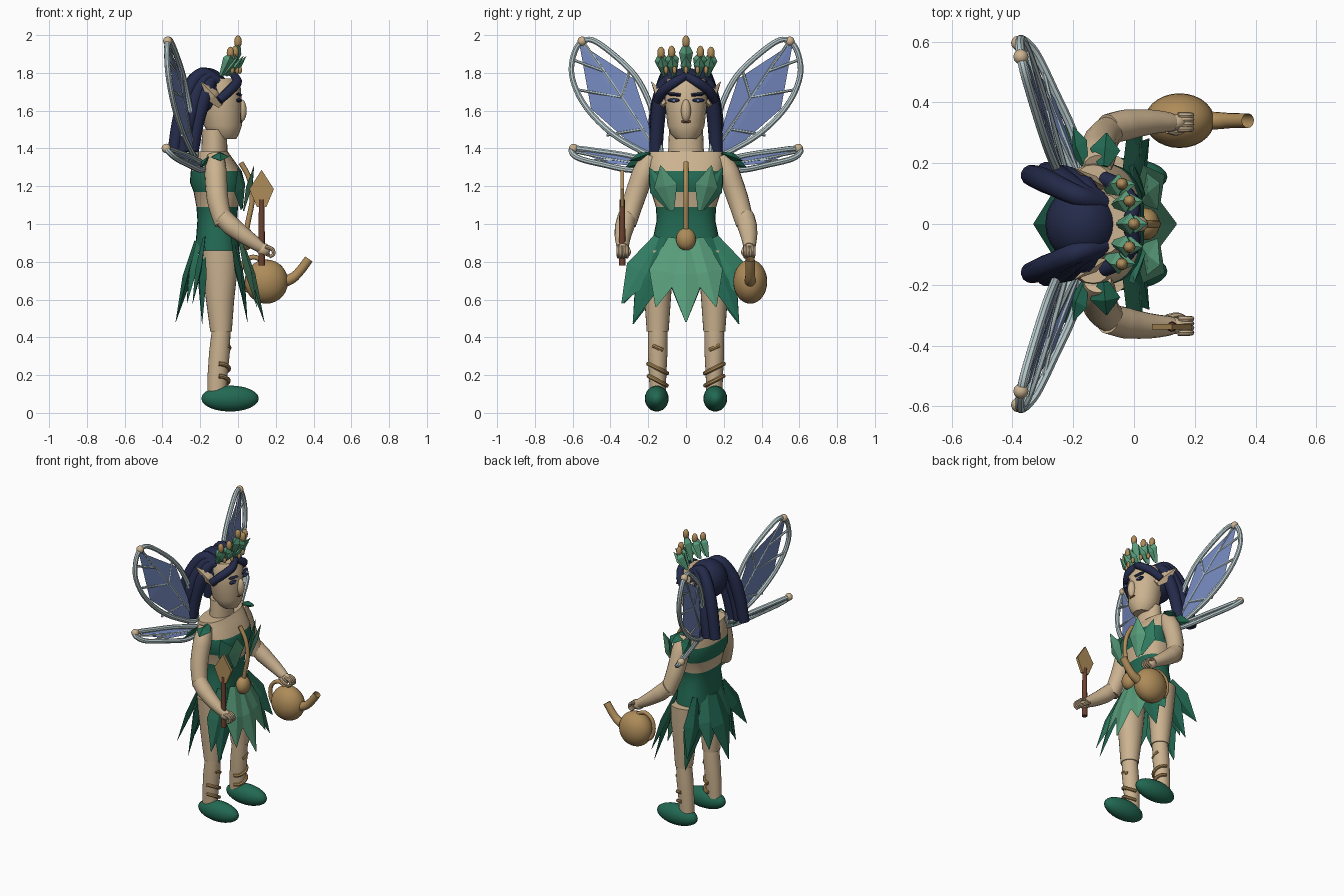
import bpy, bmesh, math
from mathutils import Vector, Matrix

if "Cube" in bpy.data.objects:
    bpy.data.objects.remove(bpy.data.objects["Cube"])


def material(name, rgb):
    m = bpy.data.materials.new(name)
    m.diffuse_color = (*rgb, 1)
    m.use_nodes = True
    m.node_tree.nodes["Principled BSDF"].inputs["Base Color"].default_value = m.diffuse_color
    return m


SKIN = material("skin", (.60, .45, .28))
GOLD = material("gold", (.42, .26, .10))
DARK = material("dark green", (.016, .14, .085))
MID = material("mid green", (.03, .20, .12))
LIGHT = material("light green", (.10, .34, .20))
HAIR = material("navy hair", (.018, .024, .07))
FRAME = material("wing frame", (.48, .59, .61))
FILM = material("wing film", (.17, .24, .50))
WOOD = material("brown wood", (.15, .055, .03))


def finish(name, bm, mats, smooth=True):
    bmesh.ops.recalc_face_normals(bm, faces=bm.faces)
    me = bpy.data.meshes.new(name)
    bm.to_mesh(me)
    bm.free()
    ob = bpy.data.objects.new(name, me)
    bpy.context.collection.objects.link(ob)
    for m in mats if isinstance(mats, list) else [mats]:
        me.materials.append(m)
    if smooth:
        bpy.ops.object.select_all(action='DESELECT')
        ob.select_set(True)
        bpy.context.view_layer.objects.active = ob
        bpy.ops.object.shade_smooth_by_angle(angle=math.radians(40))
    return ob


def skin_rings(bm, rings, closed=False, caps=True):
    vs = [[bm.verts.new(p) for p in r] for r in rings]
    n = len(vs[0])
    for a, b in zip(vs, vs[1:] + ([vs[0]] if closed else [])):
        for i in range(n):
            bm.faces.new((a[i], a[(i + 1) % n], b[(i + 1) % n], b[i]))
    if caps and not closed:
        bm.faces.new(vs[0][::-1])
        bm.faces.new(vs[-1])


def loft(name, rows, mats, sides=24, y=0, power=1.0):
    """Stack of ellipses: (z, centre x, radius x, radius y)."""
    def e(v):
        return math.copysign(abs(v) ** power, v)
    rings = []
    for z, cx, rx, ry in rows:
        ts = [2 * math.pi * i / sides for i in range(sides)]
        rings.append([(cx + rx * e(math.cos(t)), y + ry * e(math.sin(t)), z) for t in ts])
    bm = bmesh.new()
    skin_rings(bm, rings)
    return finish(name, bm, mats)


def spline(pts, closed, k=5):
    pts = [Vector(p) for p in pts]
    n, out = len(pts), []
    for i in range(n if closed else n - 1):
        q = [pts[j % n] if closed else pts[max(0, min(n - 1, j))] for j in range(i - 1, i + 3)]
        for s in range(k):
            t = s / k
            out.append(.5 * (2 * q[1] + (q[2] - q[0]) * t + (2 * q[0] - 5 * q[1] + 4 * q[2] - q[3]) * t * t
                             + (3 * q[1] - q[0] - 3 * q[2] + q[3]) * t ** 3))
    return out if closed else out + [pts[-1]]


def tube(name, pts, radii, mat, sides=10, closed=False, caps=True):
    P = spline(pts, closed)
    n = len(P)
    radii = radii if isinstance(radii, (list, tuple)) else [radii, radii]
    rings, u = [], None
    for i, p in enumerate(P):
        a, b = (P[i - 1], P[(i + 1) % n]) if closed else (P[max(0, i - 1)], P[min(n - 1, i + 1)])
        d = (b - a).normalized()
        u = d.orthogonal() if u is None else u - d * u.dot(d)
        u.normalize()
        w = d.cross(u)
        f = i / (n - 1) * (len(radii) - 1)
        j = min(int(f), len(radii) - 2)
        r = radii[j] + (radii[j + 1] - radii[j]) * (f - j)
        rings.append([p + r * (u * math.cos(t) + w * math.sin(t))
                      for t in (2 * math.pi * k / sides for k in range(sides))])
    bm = bmesh.new()
    skin_rings(bm, rings, closed, caps)
    return finish(name, bm, mat)


def ball(name, c, r, mat, seg=20):
    bm = bmesh.new()
    bmesh.ops.create_uvsphere(bm, u_segments=seg, v_segments=seg // 2, radius=1,
                              matrix=Matrix.Translation(c) @ Matrix.Diagonal((*r, 1)))
    return finish(name, bm, mat)


def leaf(name, root, tip, width, mat, normal=(1, 0, 0), thick=.02, wide=.5, base=.35):
    """Faceted leaf with a ridge on both sides."""
    root, tip = Vector(root), Vector(tip)
    d = tip - root
    side = d.cross(Vector(normal)).normalized() * width / 2
    up = side.cross(d).normalized() * thick / 2
    bm = bmesh.new()
    skin_rings(bm, [[root + d * t + side * s * a + up * s * b for a, b in ((1, 0), (0, 1), (-1, 0), (0, -1))]
                    for t, s in ((0, base), (wide, 1), (1, .03))])
    return finish(name, bm, mat, False)


# Torso with bodice bands
torso = loft("torso", [(.84, -.11, .12, .185), (.95, -.11, .11, .17), (1.02, -.11, .105, .155),
                       (1.09, -.11, .11, .16), (1.17, -.105, .13, .185), (1.22, -.11, .145, .2),
                       (1.28, -.115, .135, .2), (1.35, -.13, .1, .2), (1.385, -.135, .08, .195)],
             [SKIN, DARK], 28, power=.8)
for f in torso.data.polygons:
    z = f.center.z
    f.material_index = int(z < 1.09 or 1.17 < z < 1.28)

# Head and neck
loft("neck", [(1.37, -.125, .07, .095), (1.5, -.125, .065, .09)], SKIN)
loft("head", [(1.45, -.07, .06, .055), (1.475, -.075, .08, .08), (1.52, -.08, .1, .098), (1.63, -.09, .11, .11),
              (1.72, -.1, .115, .115), (1.77, -.11, .09, .1)], SKIN, 16)
ball("nose", (.018, 0, 1.6), (.028, .026, .06), SKIN)
ball("lips", (.014, 0, 1.543), (.01, .028, .009), WOOD)
ball("hair_cap", (-.17, 0, 1.7), (.122, .13, .128), HAIR, 24)

# Crown leaves, buds and beads
for y, x, z in ((-.132, -.04, 1.905), (-.076, -.015, 1.91), (0, 0, 1.965), (.076, -.015, 1.91), (.132, -.04, 1.905)):
    leaf("crown_leaf", (x - .05, y * .85, 1.785), (x + .01, y * 1.05, z + .01), .075, LIGHT, thick=.06, wide=.65)
    leaf("crown_front_leaf", (x - .035, y * .85, 1.79), (x + .045, y, 1.89), .06, LIGHT, thick=.03)
    ball("crown_bud", (x, y, z), (.02, .02, .034), GOLD, 12)
    ball("crown_bead", (x + .01, y * .8, 1.815), (.012, .012, .022), GOLD, 10)

for s in (-1, 1):
    # Hair tails, fringe and face details
    for dx, dy in ((0, 0), (.05, .01), (.095, 0)):
        tube("hair_tail", [(-.1, s * .07, 1.75), (-.19 + dx * .5, s * .095, 1.795 - dx * .4),
                           (-.265 + dx, s * .13, 1.7), (-.31 + dx, s * (.15 + dy), 1.55),
                           (-.338 + dx, s * (.16 + dy), 1.385)], [.03, .036, .04, .035], HAIR, 12)
    tube("fringe", [(-.02, 0, 1.785), (-.005, s * .06, 1.75), (-.045, s * .12, 1.705), (-.1, s * .15, 1.655)],
         [.02, .026, .027, .024], HAIR)
    leaf("brow", (.012, s * .028, 1.683), (.0, s * .105, 1.69), .02, HAIR, thick=.03, wide=.7, base=.8)
    ball("eye", (.005, s * .064, 1.655), (.014, .035, .011), HAIR, 12)
    ball("iris", (.016, s * .064, 1.652), (.005, .009, .007), FILM, 10)
    leaf("ear", (-.09, s * .115, 1.63), (-.2, s * .185, 1.755), .075, SKIN, (.3, s, .2), .035, .4, .6)

    # Legs, wraps and shoes
    y = s * .15
    loft("thigh", [(.43, -.09, .057, .058), (.6, -.095, .075, .07), (.75, -.095, .092, .08),
                   (.86, -.1, .098, .083)], SKIN, y=y)
    loft("shin", [(.1, -.112, .05, .042), (.2, -.108, .053, .046), (.32, -.098, .055, .052),
                  (.43, -.09, .05, .052)], SKIN, y=y)
    for z, r, span in ((.17, .048, 1.5), (.235, .05, 1.5), (.345, .052, .5)):
        tube("leg_wrap", [(-.105 + (r + .006) * math.cos(t), y + r * math.sin(t), z + s * .025 * math.sin(t))
                          for t in (-span + span * k / 4 for k in range(9))], .0115, GOLD, 8)
    ball("shoe", (-.042, s * .155, .076), (.152, .063, .069), DARK, 24)

    # Arms and hands
    tube("upper_arm", [(-.12, s * .185, 1.36), (-.118, s * .225, 1.27), (-.108, s * .275, 1.13),
                       (-.075, s * .312, 1.0)], [.045, .06, .057, .048], SKIN, 14)
    tube("forearm", [(-.085, s * .312, 1.04), (-.03, s * .325, .985), (.05, s * .335, .925), (.125, s * .335, .875)],
         [.05, .052, .042, .03], SKIN, 14)
    ball("palm", (.135, s * .335, .865), (.038, .028, .034), SKIN, 14)
    for k in range(4):
        fy = s * .335 + (k - 1.5) * .015
        tube("finger", [(.145, fy, .88), (.18, fy, .868), (.188, fy, .84), (.165, fy, .825)], [.011, .009], SKIN, 8)
    tube("thumb", [(.11, s * .31, .87), (.14, s * .302, .85), (.165, s * .31, .835)], [.013, .01], SKIN, 8)
    leaf("shoulder_leaf", (-.1, s * .19, 1.375), (-.09, s * .3, 1.335), .1, DARK, (0, s * .4, 1), .045)
    leaf("rear_shoulder_leaf", (-.16, s * .19, 1.35), (-.2, s * .32, 1.3), .09, DARK, (-1, 0, .8), .03)

    # Bust leaves
    leaf("bust_leaf", (.03, s * .075, 1.07), (.085, s * .135, 1.31), .13, LIGHT, (1, s * .3, 0), .03, .55, .2)
    leaf("outer_bust_leaf", (.02, s * .09, 1.08), (.0, s * .195, 1.3), .12, MID, (1, s * .6, 0), .03, .5, .2)

    # Wings: planar outlines in (y, z)
    def upper(p):
        return Vector((-.23 - .23 * (p[0] - .17) - .09 * (p[1] - 1.36), s * p[0], p[1]))

    def lower(p):
        return Vector((-.18 - .28 * (p[0] - .17) - .85 * (p[1] - 1.305), s * p[0], p[1]))

    outlines = (("upper_wing", upper, [(.14, 1.36), (.17, 1.55), (.205, 1.67), (.29, 1.81), (.46, 1.955), (.54, 1.972),
                                       (.59, 1.91), (.605, 1.79), (.55, 1.65), (.44, 1.52), (.3, 1.42)],
                 (.55, 1.968), (((.15, 1.38), (.34, 1.67), (.54, 1.96)), ((.34, 1.67), (.57, 1.71)),
                                ((.34, 1.67), (.3, 1.81)), ((.24, 1.5), (.42, 1.47)), ((.44, 1.81), (.6, 1.87))),
                 (.18, 1.37), (.56, 1.95), .28),
                ("lower_wing", lower, [(.14, 1.315), (.3, 1.36), (.46, 1.385), (.585, 1.4), (.605, 1.38),
                                       (.56, 1.345), (.44, 1.315), (.28, 1.285)],
                 (.595, 1.4), (((.16, 1.31), (.38, 1.34), (.58, 1.38)), ((.38, 1.34), (.5, 1.335))),
                 (.17, 1.305), (.58, 1.385), .075))
    for name, fn, pts, tip, veins, r0, r1, w in outlines:
        tube(name + "_frame", [fn(p) for p in pts], .0155, FRAME, 8, True)
        for v in veins:
            tube(name + "_vein", [fn(p) for p in v], .0075, FRAME, 6)
        ball(name + "_tip", fn(tip), (.025,) * 3, SKIN, 12)
        o = fn((0, 0))
        leaf(name + "_film", fn(r0), fn(r1), w, FILM, (fn((1, 0)) - o).cross(fn((0, 1)) - o), .012, .55, .25)

    # Skirt leaves: (front or back, root x, root y, tip x, tip y, tip z, width, colour)
    for f, x0, y0, x1, y1, z1, w, col in (
            (1, .11, .06, .2, .16, .56, .18, LIGHT), (1, .085, .11, .15, .28, .48, .15, DARK),
            (1, .07, .14, .13, .34, .58, .17, MID), (-1, .11, .07, .17, .13, .58, .17, MID),
            (-1, .085, .11, .09, .28, .47, .16, DARK), (-1, .08, .15, .14, .33, .58, .14, DARK)):
        leaf("skirt_leaf", (-.1 + f * x0, s * y0, .925), (-.1 + f * x1, s * y1, z1), w, col,
             (f, s * .3, 0), .035, .5, .4)

leaf("front_skirt_leaf", (.015, 0, .91), (.14, 0, .48), .2, LIGHT, thick=.05, wide=.42, base=.45)
leaf("back_skirt_leaf", (-.22, 0, .91), (-.33, 0, .48), .2, DARK, (-1, 0, 0), .05, .45, .45)

# Bodice stem with hanging bud
tube("bodice_stem", [(.015, 0, 1.325), (.06, 0, 1.24), (.075, 0, 1.13), (.055, 0, 1.02), (.04, 0, .94)], .014, GOLD)
ball("bodice_bud", (.04, 0, .92), (.045, .053, .06), GOLD)

# Trowel
tube("trowel_handle", [(.125, -.338, .78), (.125, -.338, .95), (.125, -.338, 1.13)], [.018, .017, .014], WOOD, 10)
bm = bmesh.new()
skin_rings(bm, [[(.125 + x, y, z) for x, z in ((-.025, 1.09), (.025, 1.09), (.065, 1.185), (0, 1.287), (-.065, 1.185))]
                for y in (-.347, -.329)])
finish("trowel_blade", bm, GOLD, False)

# Watering can
ball("can_body", (.15, .34, .695), (.115, .09, .117), GOLD, 28)
tube("can_spout", [(.23, .34, .69), (.29, .34, .715), (.335, .34, .76), (.375, .34, .815)], [.032, .025, .024],
     GOLD, 14, caps=False)
tube("can_handle", [(.14, .34, .8), (.08, .34, .825), (.025, .34, .79), (.012, .34, .72), (.035, .34, .66),
                    (.08, .34, .64)], .013, GOLD)
